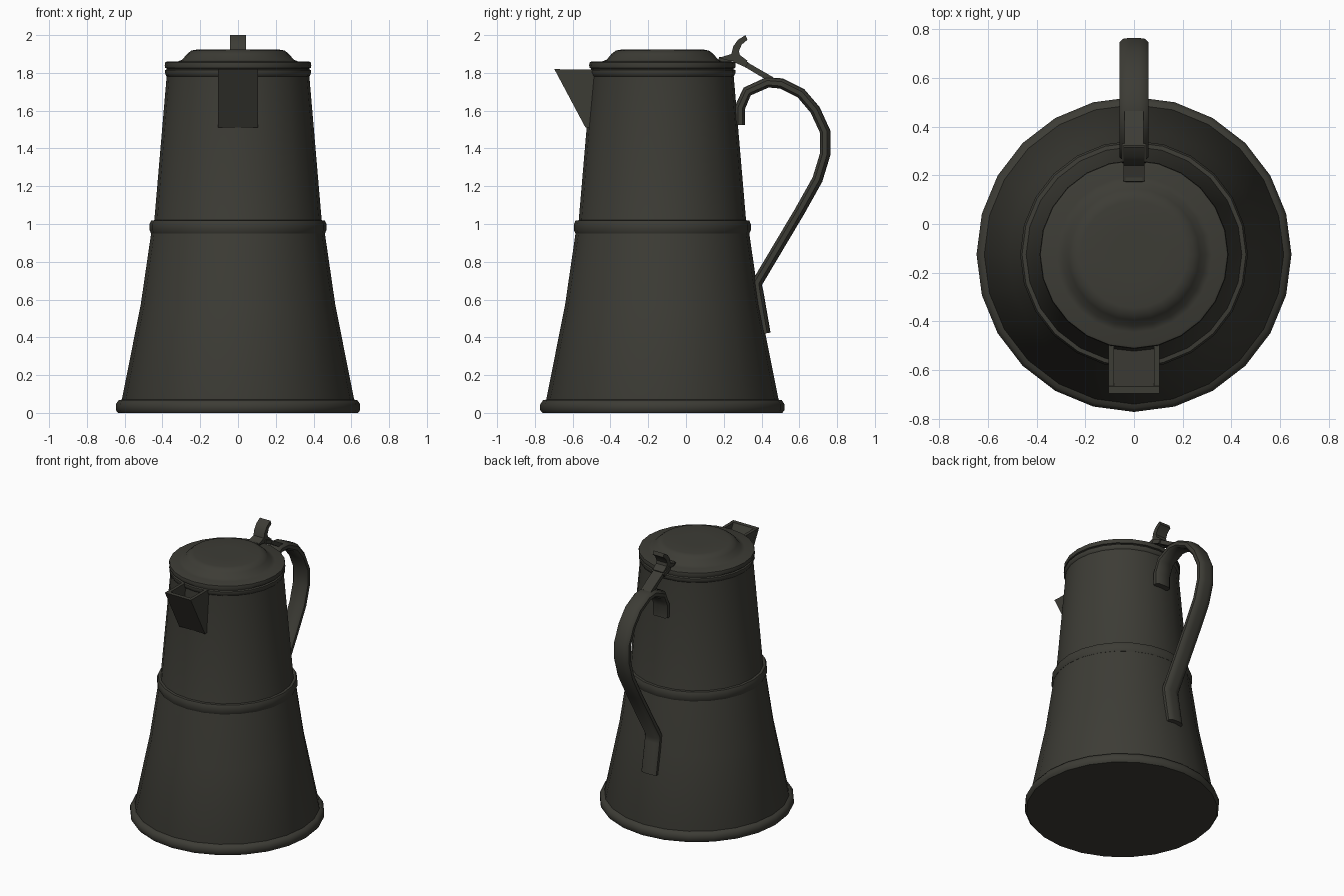
import bpy, bmesh, math
from mathutils import Vector

CY = -0.125      # y of the vessel axis
pewter = bpy.data.materials.new("dark pewter")
pewter.diffuse_color = (0.046, 0.045, 0.036, 1)


def finish(name, bm, angle=35):
    bmesh.ops.recalc_face_normals(bm, faces=bm.faces)
    me = bpy.data.meshes.new(name)
    bm.to_mesh(me)
    bm.free()
    me.materials.append(pewter)
    ob = bpy.data.objects.new(name, me)
    bpy.context.collection.objects.link(ob)
    bpy.ops.object.select_all(action='DESELECT')
    ob.select_set(True)
    bpy.context.view_layer.objects.active = ob
    bpy.ops.object.shade_smooth_by_angle(angle=math.radians(angle))
    return ob


def loft(bm, rings):
    # skin closed rings and cap both ends
    rings = [[bm.verts.new(p) for p in r] for r in rings]
    n = len(rings[0])
    for a, b in zip(rings, rings[1:]):
        for i in range(n):
            bm.faces.new((a[i], a[(i + 1) % n], b[(i + 1) % n], b[i]))
    bm.faces.new(rings[0])
    bm.faces.new(rings[-1])


def turned(name, profile, n=24, angle=35):
    bm = bmesh.new()
    loft(bm, [[(r * math.cos(2 * math.pi * i / n),
                CY + r * math.sin(2 * math.pi * i / n), z) for i in range(n)]
              for r, z in profile])
    return finish(name, bm, angle)


def prism(bm, yz, x0, x1):
    loft(bm, [[(x, y, z) for y, z in yz] for x in (x0, x1)])


# Tapered vessel
turned("body", [(0.61, 0.03), (0.615, 0.07), (0.515, 0.573), (0.46, 0.95),
                (0.443, 1.02), (0.377, 1.79), (0.377, 1.83)])
# Raised bands
turned("base_band", [(0.635, 0), (0.647, 0.015), (0.647, 0.045), (0.632, 0.067),
                     (0.60, 0.073)], angle=50)
turned("middle_band", [(0.44, 0.948), (0.461, 0.951), (0.468, 0.967), (0.468, 1.0),
                       (0.46, 1.018), (0.42, 1.023)], angle=50)
turned("top_band", [(0.37, 1.776), (0.38, 1.784), (0.387, 1.80), (0.386, 1.814),
                    (0.376, 1.82), (0.36, 1.82)], angle=50)
# Domed lid
turned("lid", [(0.37, 1.82), (0.385, 1.826), (0.388, 1.84), (0.385, 1.856), (0.375, 1.86),
               (0.32, 1.86), (0.295, 1.87), (0.27, 1.90), (0.247, 1.918), (0.22, 1.923),
               (0.10, 1.923), (0.02, 1.923)], angle=40)

# Open-topped spout made of a sloped front plate and two cheeks
bm = bmesh.new()
prism(bm, [(-0.697, 1.82), (-0.667, 1.82), (-0.50, 1.51), (-0.532, 1.51)], -0.105, 0.105)
for s in (-1, 1):
    prism(bm, [(-0.69, 1.819), (-0.47, 1.819), (-0.49, 1.512), (-0.528, 1.512)],
          s * 0.082, s * 0.1045)
finish("spout", bm, 30)

# Handle: rounded strap swept along a path in the yz plane
path = [(0.287, 1.525), (0.287, 1.615), (0.325, 1.70), (0.432, 1.748), (0.505, 1.742),
        (0.608, 1.69), (0.682, 1.603), (0.735, 1.488), (0.735, 1.37), (0.694, 1.236),
        (0.60, 1.068), (0.375, 0.69), (0.38, 0.64), (0.418, 0.42)]
P = [Vector((0, y, z)) for y, z in path]
section = [(0.06, 0.012), (0.045, 0.026), (0.02, 0.03), (-0.02, 0.03), (-0.045, 0.026),
           (-0.06, 0.012), (-0.06, -0.012), (-0.045, -0.026), (0.045, -0.026), (0.06, -0.012)]
rings = []
for i, p in enumerate(P):
    t = (P[min(i + 1, len(P) - 1)] - P[max(i - 1, 0)]).normalized()
    normal = Vector((0, -t.z, t.y))
    rings.append([p + Vector((x, 0, 0)) + normal * h for x, h in section])
bm = bmesh.new()
loft(bm, rings)
finish("handle", bm, 45)

# Thumb lever on the lid
bm = bmesh.new()
prism(bm, [(0.175, 1.88), (0.24, 1.90), (0.25, 1.94), (0.275, 1.975), (0.315, 2.0),
           (0.325, 1.975), (0.295, 1.95), (0.28, 1.915), (0.285, 1.895), (0.325, 1.865),
           (0.31, 1.835), (0.26, 1.862), (0.21, 1.868)], -0.043, 0.043)
prism(bm, [(0.17, 1.855), (0.24, 1.855), (0.24, 1.885), (0.175, 1.885)], -0.035, 0.035)
finish("thumb_lever", bm, 30)

# Hinge strap from lever to handle
bm = bmesh.new()
prism(bm, [(0.325, 1.86), (0.335, 1.85), (0.465, 1.775), (0.44, 1.755), (0.31, 1.832)],
      -0.04, 0.04)
for s in (-1, 1):
    prism(bm, [(0.255, 1.885), (0.33, 1.855), (0.315, 1.83), (0.25, 1.858)],
          s * 0.03, s * 0.05)
finish("hinge_strap", bm, 30)
